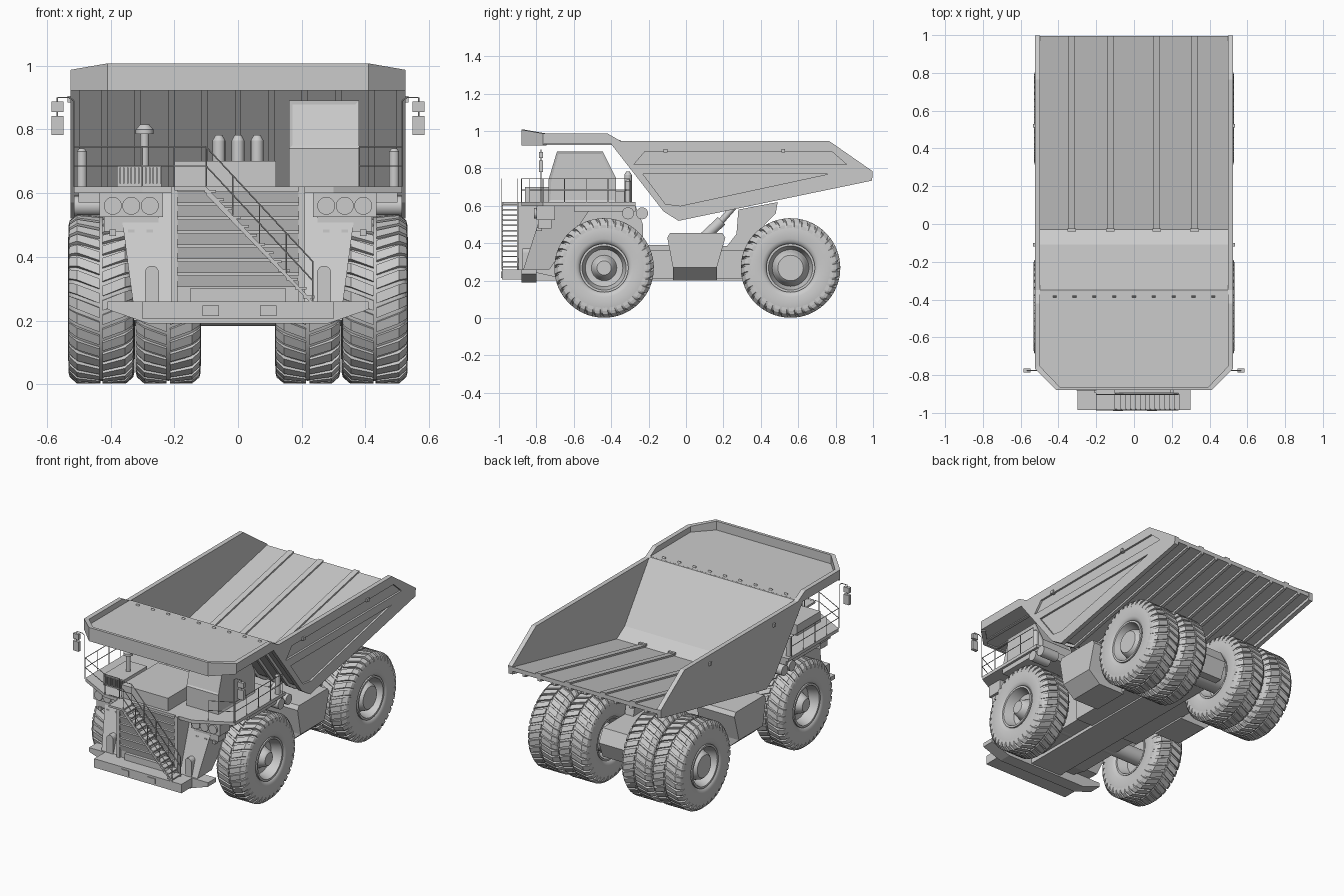
import bpy, bmesh
from math import sin, cos, pi, copysign
from mathutils import Vector, Matrix

if "Cube" in bpy.data.objects:
    bpy.data.objects.remove(bpy.data.objects["Cube"])

grey = bpy.data.materials.new("body_grey")
grey.use_nodes = True
grey.diffuse_color = (.6, .6, .6, 1)
grey.node_tree.nodes["Principled BSDF"].inputs["Base Color"].default_value = grey.diffuse_color

# Shared levels and stations
BELLY, SILL, UNDERDECK, DECK = .2, .26, .6, .62
MIDRAIL, RAIL, CANOPY, LIP, BED_TOP = .685, .745, .93, .987, .947
NOSE, FRONT, LAMPS, CORNER, BULKHEAD, TAIL = -.985, -.88, -.8, -.765, -.27, .995
WALL, INNER_WALL, RAIL_SIDE = .525, .497, .515
AXLE, FRONT_AXLE, REAR_AXLE, RADIUS = .268, -.438, .559, .266
THIN = .0022


class Part:
    """Collects shapes in one mesh and links it as an object on leaving the block."""
    def __init__(self, name, mirror=False, smooth=False):
        self.name, self.mirror, self.smooth = name, mirror, smooth
        self.bm = bmesh.new()

    def __enter__(self):
        return self

    def __exit__(self, *error):
        bm = self.bm
        if self.mirror:
            copied = bmesh.ops.duplicate(bm, geom=bm.verts[:] + bm.edges[:] + bm.faces[:])["geom"]
            for item in copied:
                if isinstance(item, bmesh.types.BMVert):
                    item.co.x = -item.co.x
        bmesh.ops.recalc_face_normals(bm, faces=bm.faces[:])
        mesh = bpy.data.meshes.new(self.name)
        bm.to_mesh(mesh)
        bm.free()
        mesh.materials.append(grey)
        self.obj = bpy.data.objects.new(self.name, mesh)
        bpy.context.scene.collection.objects.link(self.obj)
        bpy.ops.object.select_all(action='DESELECT')
        self.obj.select_set(True)
        bpy.context.view_layer.objects.active = self.obj
        if self.smooth:
            bpy.ops.object.shade_smooth_by_angle(angle=pi / 5)

    def loft(self, rings):
        rings = [[self.bm.verts.new(point) for point in ring] for ring in rings]
        faces = [self.bm.faces.new(rings[0]), self.bm.faces.new(rings[-1])]
        for low, high in zip(rings, rings[1:]):
            for k in range(len(low)):
                faces.append(self.bm.faces.new((low[k], low[k - 1], high[k - 1], high[k])))
        return faces

    def across(self, profile, start, end):
        return self.loft([[(x, y, z) for y, z in profile] for x in (start, end)])

    def along(self, profile, start, end):
        return self.loft([[(x, y, z) for x, z in profile] for y in (start, end)])

    def upright(self, outline, low, high):
        return self.loft([[(x, y, z) for x, y in outline] for z in (low, high)])

    def box(self, xs, ys, zs):
        (left, right), (near, far) = xs, ys
        self.upright([(left, near), (right, near), (right, far), (left, far)], *zs)

    def hull(self, points):
        bmesh.ops.convex_hull(self.bm, input=[self.bm.verts.new(point) for point in points])

    def rod(self, start, end, radius=THIN, tip=None, sides=8):
        start, end = Vector(start), Vector(end)
        turn = (end - start).to_track_quat('Z', 'Y').to_matrix().to_4x4()
        bmesh.ops.create_cone(self.bm, cap_ends=True, segments=sides, radius1=radius,
                              radius2=radius if tip is None else tip, depth=(end - start).length,
                              matrix=Matrix.Translation((start + end) / 2) @ turn)

    def rail(self, points):
        for start, end in zip(points, points[1:]):
            self.rod(start, end)

    def bottle(self, x, y, low, high, radius, shoulder):
        self.rod((x, y, low), (x, y, high), radius, sides=16)
        self.rod((x, y, high), (x, y, high + shoulder), radius, radius / 2, sides=16)

    def lathe(self, profile, center):
        cx, cy, cz = center
        verts = [self.bm.verts.new((cx + x, cy, cz + r)) for x, r in profile]
        edges = [self.bm.edges.new((verts[k - 1], verts[k])) for k in range(len(verts))]
        bmesh.ops.spin(self.bm, geom=verts + edges, cent=center, axis=(1, 0, 0), angle=2 * pi, steps=48)
        bmesh.ops.remove_doubles(self.bm, verts=self.bm.verts[:], dist=.0004)


# Wheels: rounded tyre, angled lugs and dished rim
def squared(value):
    return copysign(abs(value) ** .5, value)


tyre_profile = [(.103 * squared(cos(k * pi / 14)), .188 + .069 * squared(sin(k * pi / 14))) for k in range(28)]
lug_path = [(.005, RADIUS), (.075, RADIUS), (.098, RADIUS - .02), (.102, RADIUS - .035)]


def wheel(name, x, y, hub):
    center = (x, y, AXLE)
    with Part(name + "_tyre", mirror=True, smooth=True) as part:
        part.lathe(tyre_profile, center)
    with Part(name + "_tread", mirror=True) as part:
        for step in range(72):
            side = -1 if step % 2 else 1
            rings = []
            for offset, outer in lug_path:
                turn = step * pi / 36 + offset * 1.5
                corners = [(outer, turn - .06), (outer, turn + .06),
                           (outer - .02, turn + .065), (outer - .02, turn - .065)]
                rings.append([(x + side * offset, y + r * sin(a), AXLE + r * cos(a)) for r, a in corners])
            part.loft(rings)
    with Part(name + "_rim", mirror=True, smooth=True) as part:
        part.lathe([(-.03, 0), (-.03, .1), (-.09, .12), (-.09, .13), (.097, .13), (.097, .118), (.035, .1),
                    (.03, hub + .01), (.05, hub), (.08, hub - .01), (.09, hub - .02), (.09, 0)], center)


wheel("front_wheel", .43, FRONT_AXLE, .058)
wheel("rear_outer_wheel", .427, REAR_AXLE, .088)
wheel("rear_inner_wheel", .219, REAR_AXLE, .088)

with Part("axles", smooth=True) as part:
    for y, radius in ((FRONT_AXLE, .05), (REAR_AXLE, .085)):
        part.rod((-.43, y, AXLE), (.43, y, AXLE), radius, sides=24)

# Dump bed: side walls with recessed panels
bed_line = [(-.4, CANOPY), (-.12, .57), (-.04, .52), (TAIL, .735)]


def shifted(line, back, up):
    return [(min(y + back, TAIL), z + up) for y, z in line]


def layer(line, under, over):
    return shifted(line, *under) + shifted(line, *over)[::-1]


with Part("bed_side_walls", mirror=True) as walls:
    walls.across(bed_line + [(.998, .785), (.765, BED_TOP), (-.35, BED_TOP), (-.42, LIP),
                             (CORNER, LIP), (CORNER, CANOPY)], INNER_WALL, WALL)
with Part("panel_cutter", mirror=True) as cutter:
    for panel in ([(-.22, .89), (.78, .89), (.86, .82), (-.28, .82)],
                  [(-.23, .77), (.76, .77), (-.03, .6), (-.11, .61)]):
        cutter.across(panel, WALL - .012, WALL + .05)
cutter.obj.hide_render = True
bpy.context.view_layer.objects.active = walls.obj
cut = walls.obj.modifiers.new("panels", 'BOOLEAN')
cut.object = cutter.obj
bpy.ops.object.modifier_apply(modifier=cut.name)
bpy.data.objects.remove(cutter.obj)

with Part("bed_floor_and_front_wall") as part:
    inside = [(-.35, CANOPY + .022)] + shifted(bed_line[1:], .012, .045)
    part.across(shifted(bed_line, .01, .02) + inside[::-1], -INNER_WALL, INNER_WALL)
with Part("bed_outer_ribs") as part:
    for k in range(-4, 5):
        x = k * .105
        part.across(layer(bed_line, (0, .006), (.015, .03)), x - .01, x + .01)
        part.box((x - .01, x + .01), (FRONT + .02, -.38), (CANOPY - .005, CANOPY + .005))
with Part("bed_floor_strips") as part:
    for x in (-.33, -.125, .12, .32):
        part.across(layer(bed_line[2:], (.01, .04), (.01, .055)), x - .018, x + .018)
        part.box((x - .023, x + .023), (-.04, -.025), (.56, .585))
with Part("bed_side_lugs", mirror=True) as part:
    for y in (-.11, .52):
        part.box((WALL - .02, WALL + .01), (y - .01, y + .01), (.885, .905))

# Canopy over the cab, with an upstanding lip
lip_line = [(-WALL, CORNER, LIP), (-.41, FRONT, LIP + .02), (.41, FRONT, LIP + .02), (WALL, CORNER, LIP)]
with Part("canopy_floor") as part:
    outline = [(x * .97, y + .01) for x, y, top in lip_line] + [(INNER_WALL, -.36), (-INNER_WALL, -.36)]
    part.upright(outline, CANOPY, CANOPY + .022)
with Part("canopy_lip") as part:
    for ends in zip(lip_line, lip_line[1:]):
        part.hull([(x * scale, y + back, z) for x, y, top in ends
                   for scale, back in ((1, 0), (.96, .018)) for z in (CANOPY - .008, top)])

# Chassis, hoists and tanks
with Part("main_frame") as part:
    part.across([(-.8, .4), (.66, .38), (.7, .3), (.66, BELLY), (-.8, BELLY)], -.11, .11)
    part.box((-.23, .23), (-.25, .32), (BELLY + .01, .36))
with Part("bed_pivot_brackets", mirror=True) as part:
    part.across([(.2, .36), (.27, .45), (.28, .58), (.49, .62), (.48, .56), (.42, .5), (.45, .36)], .05, .11)
with Part("hoist_cylinders", mirror=True, smooth=True) as part:
    part.rod((.2, .02, .36), (.2, .19, .52), .028, sides=16)
    part.rod((.2, .19, .52), (.2, .26, .6), .017, sides=16)
with Part("side_tanks", mirror=True) as part:
    part.across([(-.1, .43), (-.085, .455), (.195, .455), (.21, .43), (.165, .27), (-.07, .27)], .22, .48)
    part.hull([(x, y, z) for y in (-.07, .165) for x, z in ((.22, .27), (.48, .27), (.22, BELLY), (.4, BELLY))])

# Front body, legs, bumper and deck
with Part("engine_body") as part:
    part.across([(FRONT, SILL), (FRONT, UNDERDECK), (BULKHEAD, UNDERDECK), (-.23, .5), (-.23, .22), (-.7, .22)],
                -.21, .21)
with Part("front_legs", mirror=True) as part:
    part.hull([(x, y, z) for z, outer, near, far in ((SILL, .33, -.87, -.73), (UNDERDECK, .375, -.76, -.5))
               for x in (BELLY, outer) for y in (near, far)])
    part.box((.2, .5), (-.6, BULKHEAD), (.57, UNDERDECK))
with Part("leg_plates", mirror=True) as part:
    arch = [(.27 + .022 * cos(k * pi / 8), .35 + .022 * sin(k * pi / 8)) for k in range(9)]
    part.along([(.292, SILL)] + arch + [(.248, SILL)], FRONT + .005, -.83)
with Part("bumper") as part:
    part.box((-.3, .3), (NOSE, LAMPS), (.205, SILL))
    part.along([(-.41, SILL), (-.41, .235), (-.28, .19), (.28, .19), (.41, .235), (.41, SILL)], FRONT, LAMPS)
    for x in (-.085, .095):
        part.box((x - .026, x + .026), (NOSE - .005, NOSE + .01), (.214, .248))
with Part("deck") as part:
    part.upright([(-.3, FRONT), (.3, FRONT), (RAIL_SIDE, CORNER), (RAIL_SIDE, BULKHEAD), (-RAIL_SIDE, BULKHEAD),
                  (-RAIL_SIDE, CORNER)], UNDERDECK, DECK)

# Radiator grille
with Part("grille") as part:
    for x in (-.2, .2):
        part.box((x - .01, x + .01), (FRONT - .015, FRONT + .02), (SILL, DECK))
    for k in range(7):
        low = .305 + k * .044
        high = low + .036
        part.across([(FRONT, low), (FRONT - .005, low), (FRONT - .015, high), (FRONT, high)], -.19, .19)
    part.box((-.15, .15), (FRONT - .02, FRONT + .02), (SILL, .3))

# Headlights
with Part("headlights", mirror=True) as part:
    part.box((.235, .435), (LAMPS, -.7), (.525, UNDERDECK))
    part.box((.25, .42), (LAMPS + .01, -.72), (.48, .53))
    for x in (.277, .335, .393):
        part.rod((x, LAMPS, .56), (x, LAMPS - .012, .56), .028, sides=20)
        part.box((x - .01, x + .01), (LAMPS, LAMPS + .03), (.465, .485))

# Stairway and its handrails
with Part("stairway") as part:
    top, foot, drop = Vector((-.1, 0, DECK)), Vector((.235, 0, SILL)), Vector((0, 0, .025))
    landing = Vector((-.1, 0, 0))
    for k in range(13):
        tread = top.lerp(foot, (k + .5) / 13)
        part.box((tread.x - .018, tread.x + .018), (NOSE, FRONT - .02), (tread.z - .004, tread.z + .004))
    part.box((-.2, -.1), (NOSE, FRONT), (DECK - .012, DECK))
    for y in (NOSE, FRONT - .022):
        stringer = [top, foot, foot - drop / 2, top - drop]
        part.along([(point.x, point.z) for point in stringer], y, y + .006)
        for height in (RAIL - DECK, MIDRAIL - DECK):
            lift = Vector((0, y, height))
            part.rail([top + landing + lift, top + lift, foot + lift])
        for k in range(5):
            post = top.lerp(foot, k / 4)
            part.rail([post + Vector((0, y, 0)), post + Vector((0, y, RAIL - DECK))])

# Deck railings, open in front of the cab
with Part("deck_railings") as part:
    for run in ([(-.2, FRONT), (-.3, FRONT), (-RAIL_SIDE, CORNER)], [(.38, -.835), (RAIL_SIDE, CORNER)]):
        run.extend([(run[-1][0], CORNER + k * .116) for k in range(1, 5)])
        for z in (MIDRAIL, RAIL):
            part.rail([(x, y, z) for x, y in run])
        for x, y in run:
            part.rod((x, y, DECK), (x, y, RAIL))

# Cab with inset window faces
with Part("cab") as part:
    faces = part.across([(-.735, DECK), (-.735, .74), (-.69, .89), (-.445, .89), (-.375, .75), (-.375, DECK)], .16, .38)
    bmesh.ops.recalc_face_normals(part.bm, faces=faces)
    windows = [face for face in faces if face.calc_center_median().z > .73 and abs(face.normal.z) < .9]
    bmesh.ops.inset_individual(part.bm, faces=windows, thickness=.015, depth=-.004)

# Hood, silencers, air intake and reservoirs
with Part("hood_and_intake_box") as part:
    part.box((-.2, .12), (FRONT + .02, -.5), (DECK, .7))
    part.box((-.17, .1), (-.5, -.33), (DECK, .68))
    part.box((-.38, -.24), (-.78, -.55), (DECK, MIDRAIL))
    for k in range(12):
        x = -.372 + k * .0115
        part.box((x, x + .005), (-.79, -.77), (DECK + .01, MIDRAIL - .005))
with Part("silencers_and_air_intake", smooth=True) as part:
    for k in (-1, 0, 1):
        part.bottle(k * .06, -.31, DECK, .765, .02, .018)
    part.bottle(-.293, -.66, DECK, .79, .014, .005)
    part.bottle(-.293, -.66, .785, .8, .028, .015)
with Part("reservoirs", mirror=True, smooth=True) as part:
    part.bottle(.49, -.31, DECK, .73, .016, .01)
    for y in (-.31, -.235):
        part.rod((.4, y, .56), (RAIL_SIDE, y, .56), .032, sides=20)

# Mirrors on bent arms
with Part("mirrors", mirror=True) as part:
    y = CORNER - .01
    part.rail([(RAIL_SIDE, y, DECK), (RAIL_SIDE, y, .89), (.53, y, .9), (.567, y, .9), (.567, y, .79)])
    for low, high in ((.855, .888), (.782, .842)):
        part.box((.547, .586), (y - .01, y + .01), (low, high))
